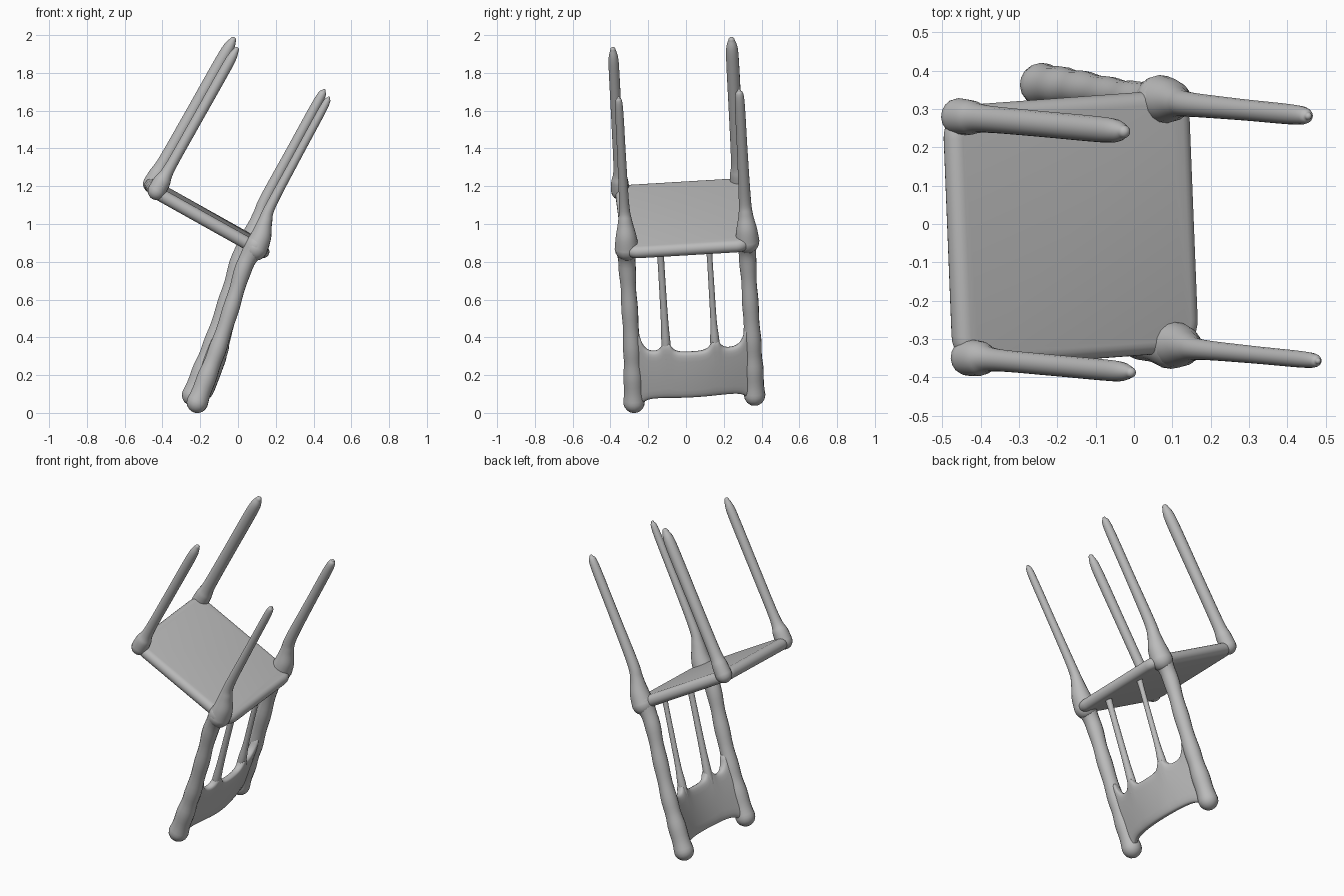
import bpy, bmesh, math
from mathutils import Vector

if "Cube" in bpy.data.objects:
    bpy.data.objects.remove(bpy.data.objects["Cube"])

# Tilted chair frame: U runs front to rear of the seat, V across, N along the legs
V = Vector((-0.04, 1.0, 0.06)).normalized()
N = Vector((0.49, -0.045, 0.87)).normalized()
U = V.cross(N).normalized()
O = Vector((-0.175, -0.015, 1.055))

grey = bpy.data.materials.new("plain_grey")
grey.diffuse_color = (0.5, 0.5, 0.5, 1)
grey.use_nodes = True
grey.node_tree.nodes["Principled BSDF"].inputs["Base Color"].default_value = grey.diffuse_color


def place(u, v, n):
    return O + U * u + V * v + N * n


def finish(name, bm):
    bmesh.ops.recalc_face_normals(bm, faces=bm.faces)
    mesh = bpy.data.meshes.new(name)
    bm.to_mesh(mesh)
    bm.free()
    mesh.materials.append(grey)
    obj = bpy.data.objects.new(name, mesh)
    bpy.context.collection.objects.link(obj)
    bpy.context.view_layer.objects.active = obj
    obj.select_set(True)
    bpy.ops.object.shade_smooth_by_angle(angle=math.radians(50))
    obj.select_set(False)


def loft(name, rings):
    """Skin a list of closed rings and cap both ends."""
    bm = bmesh.new()
    loops = [[bm.verts.new(p) for p in ring] for ring in rings]
    k = len(loops[0])
    for a, b in zip(loops, loops[1:]):
        for i in range(k):
            j = (i + 1) % k
            bm.faces.new((a[i], a[j], b[j], b[i]))
    bm.faces.new(loops[0])
    bm.faces.new(loops[-1])
    finish(name, bm)


def spline(keys, steps=6):
    """Catmull-Rom through 4D keys (point + radius)."""
    k = [keys[0]] + keys + [keys[-1]]
    out = []
    for a, b, c, d in zip(k, k[1:], k[2:], k[3:]):
        for i in range(steps):
            t = i / steps
            out.append(0.5 * (2 * b + (c - a) * t + (2 * a - 5 * b + 4 * c - d) * t * t
                              + (3 * b - a - 3 * c + d) * t ** 3))
    return out + [keys[-1]]


def tube(name, points, radii, wave=0.0, sides=16):
    """Round bar along a smooth path with domed ends."""
    path = spline([Vector((*p, r)) for p, r in zip(points, radii)])
    pts = [p.to_3d() for p in path]
    rad = [p[3] + wave * math.sin(i * 1.1) for i, p in enumerate(path)]
    d0, d1 = (pts[0] - pts[1]).normalized(), (pts[-1] - pts[-2]).normalized()
    angles = [math.radians(a) for a in (20, 40, 60, 78, 88)]
    head = [(pts[0] + d0 * rad[0] * math.sin(a), rad[0] * math.cos(a)) for a in reversed(angles)]
    tail = [(pts[-1] + d1 * rad[-1] * math.sin(a), rad[-1] * math.cos(a)) for a in angles]
    line = head + list(zip(pts, rad)) + tail
    rings = []
    for i, (p, r) in enumerate(line):
        t = (line[min(i + 1, len(line) - 1)][0] - line[max(i - 1, 0)][0]).normalized()
        a = (V - t * V.dot(t)).normalized()
        b = t.cross(a)
        rings.append([p + (a * math.cos(q) + b * math.sin(q)) * r
                      for q in (2 * math.pi * s / sides for s in range(sides))])
    loft(name, rings)


# Seat: rounded slab with a soft rim
def seat_ring(inset, n, corner=0.085):
    u0, u1, w = -0.342 + inset, 0.385 - inset, 0.343 - inset
    c = corner - inset
    ring = []
    for k, (cu, cv) in enumerate(((u1 - c, w - c), (u0 + c, w - c), (u0 + c, c - w), (u1 - c, c - w))):
        for s in range(9):
            q = math.pi / 2 * (k + s / 8)
            ring.append(place(cu + c * math.cos(q), cv + c * math.sin(q), n))
    return ring


half = 0.034
loft("seat", [seat_ring(half * (1 - math.cos(q)), -0.018 + half * math.sin(q))
              for q in (math.radians(-90 + 18 * i) for i in range(11))])

# Front legs, flared where they meet the seat
for side, r, length, label in ((1, 0.034, 0.865, "left"), (-1, 0.028, 0.85, "right")):
    stations = (-0.01, 0.05, 0.13, 0.4, 0.7, length - 0.05, length)
    radii = (0.048, 0.045, r + 0.002, r, r, r * 0.9, r * 0.5)
    tube("front_leg_" + label, [place(-0.302, side * 0.315, n) for n in stations], radii)

# Rear legs, leaning forward slightly above the joint
for side, r, label in ((1, 0.028, "left"), (-1, 0.023, "right")):
    shape = ((0.305, -0.02), (0.298, 0.05), (0.278, 0.13), (0.263, 0.22), (0.257, 0.5),
             (0.252, 0.81), (0.25, 0.865))
    radii = (0.064, 0.055, 0.038, r + 0.004, r, r * 0.9, r * 0.35)
    tube("rear_leg_" + label, [place(u, side * 0.32, n) for u, n in shape], radii)

# Backrest posts
post = [Vector(p) for p in ((0.10, -0.317, 0.89), (0.035, -0.312, 0.78), (-0.028, -0.30, 0.58),
                            (-0.10, -0.287, 0.36), (-0.16, -0.28, 0.2), (-0.215, -0.275, 0.056))]
WIDTH = 0.64
for shift, label in ((0, "right"), (WIDTH, "left")):
    tube("back_post_" + label, [p + V * shift for p in post],
         (0.06, 0.045, 0.042, 0.045, 0.05, 0.055), wave=0.002)

# Bowed top panel with fillets at posts and spindles
SPINDLES = (0.28, 0.685)
FOOT, SLOPE = post[-1], Vector((0.377, -0.033, 1.0))
ACROSS = SLOPE.cross(V).normalized()
if ACROSS.x < 0:
    ACROSS.negate()


def panel_point(t, h, depth=0.0):
    bow = 0.055 * math.sin(math.pi * t)
    return FOOT + V * (WIDTH * t) + SLOPE * h + ACROSS * (bow + depth)


def panel_ring(t):
    top = 0.268 + 0.09 * (math.exp(-max(t - 0.06, 0) / 0.035) + math.exp(-max(0.94 - t, 0) / 0.035))
    top += sum(0.05 * math.exp(-max(abs(t - s) - 0.025, 0) / 0.03) for s in SPINDLES)
    bottom = 0.03 - 0.035 * (math.exp(-max(t - 0.06, 0) / 0.05) + math.exp(-max(0.94 - t, 0) / 0.05))
    mid, tall = (top + bottom) / 2, (top - bottom) / 2
    ring = []
    for s in range(24):
        q = 2 * math.pi * s / 24
        c, d = math.cos(q), math.sin(q)
        ring.append(panel_point(t, mid + tall * math.copysign(abs(c) ** 0.35, c),
                                0.026 * math.copysign(abs(d) ** 0.6, d)))
    return ring


loft("back_panel", [panel_ring(i / 80) for i in range(81)])

# Spindles between the panel and the seat
for t, r, label in ((SPINDLES[0], 0.02, "right"), (SPINDLES[1], 0.017, "left")):
    low = panel_point(t, 0.24)
    high = post[0] + V * (WIDTH * t) + Vector((-0.01, 0, -0.01))
    path = [low.lerp(high, f) for f in (0, 0.14, 0.3, 0.6, 0.88, 1)]
    tube("back_spindle_" + label, path, (0.026, 0.024, r, r * 0.9, r * 0.9, 0.024))
